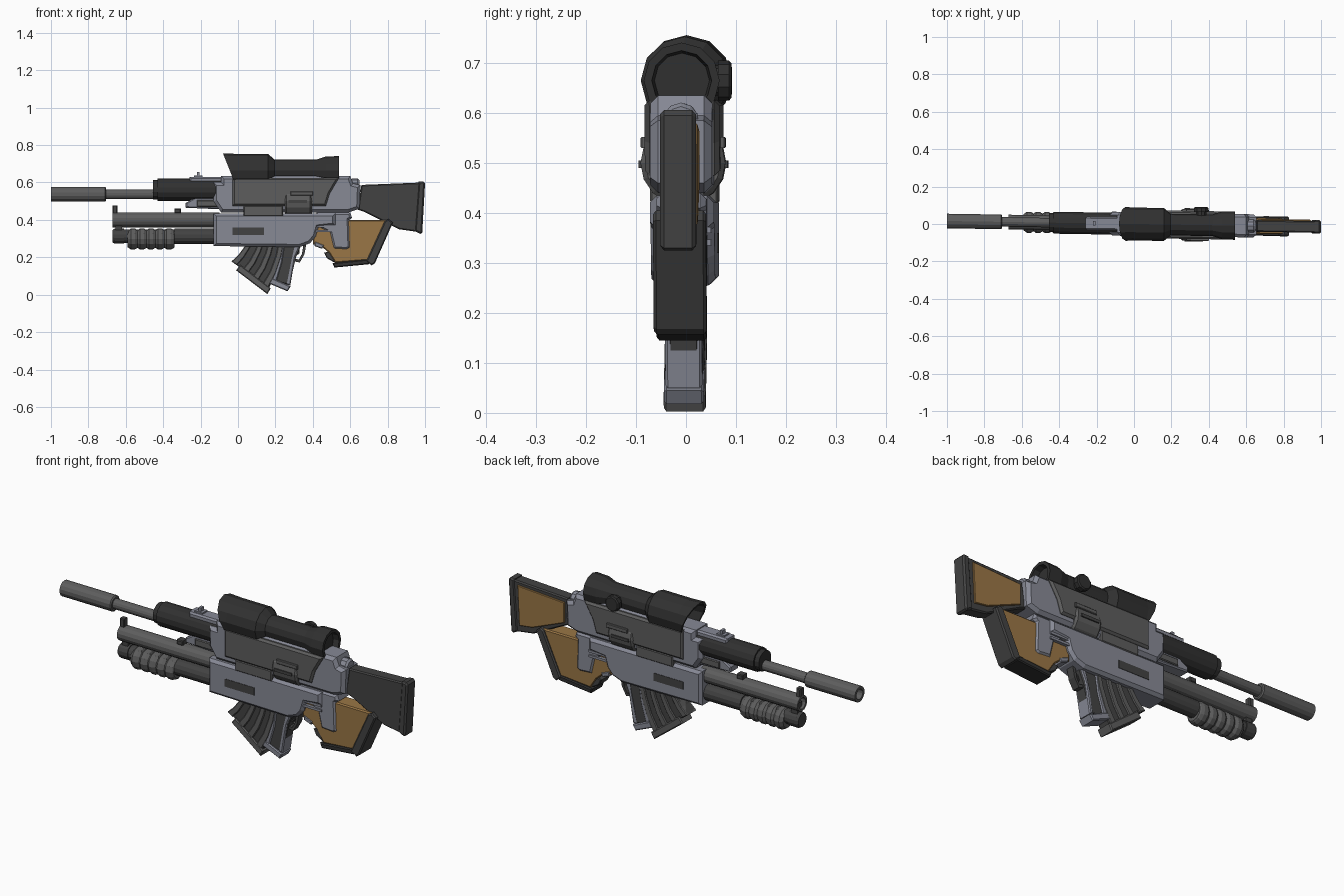
import bpy, bmesh
from math import cos, sin, pi
from mathutils import Vector

def material(name, c):
    m = bpy.data.materials.new(name)
    m.diffuse_color = (*c, 1)
    return m

STEEL = material("steel", (0.24, 0.25, 0.30))
GREY = material("mid_grey", (0.11, 0.11, 0.11))
DARK = material("dark_grey", (0.055, 0.055, 0.055))
BLACK = material("black", (0.03, 0.03, 0.03))
TAN = material("tan", (0.32, 0.18, 0.06))

def finish(name, bm, mat):
    bmesh.ops.recalc_face_normals(bm, faces=bm.faces[:])
    # the whole piece is very slightly skewed in plan
    for v in bm.verts:
        v.co.y -= 0.016 * v.co.x
    me = bpy.data.meshes.new(name)
    bm.to_mesh(me)
    bm.free()
    me.materials.append(mat)
    ob = bpy.data.objects.new(name, me)
    bpy.context.collection.objects.link(ob)
    return ob

def plate(name, pts, y0, y1, mat, bevel=0.0):
    """Side profile (x, z) extruded from y0 to y1, rims chamfered."""
    bm = bmesh.new()
    f = bm.faces.new([bm.verts.new((x, y0, z)) for x, z in pts])
    r = bmesh.ops.extrude_face_region(bm, geom=[f])
    for v in r["geom"]:
        if isinstance(v, bmesh.types.BMVert):
            v.co.y = y1
    if bevel:
        rim = [e for e in bm.edges if abs(e.verts[0].co.y - e.verts[1].co.y) < 1e-6]
        bmesh.ops.bevel(bm, geom=rim, offset=bevel, segments=1, affect='EDGES')
    return finish(name, bm, mat)

def slab(name, pts, half, mat, bevel=0.0):
    return plate(name, pts, -half, half, mat, bevel)

def box(name, x0, x1, z0, z1, y0, y1, mat, bevel=0.0):
    return plate(name, [(x0, z0), (x1, z0), (x1, z1), (x0, z1)], y0, y1, mat, bevel)

def lathe(name, prof, z, mat, n=14, y=0.0, slant=None, axis='X'):
    """Rings (position, radius) along an axis, both ends capped."""
    bm = bmesh.new()
    rings = []
    for i, (p, r) in enumerate(prof):
        ring = []
        for k in range(n):
            a = 2 * pi * k / n
            u, w = r * sin(a), r * cos(a)
            px = p - (slant[1] * w if slant and i < slant[0] else 0)
            ring.append(bm.verts.new((px, y + u, z + w) if axis == 'X' else (y + u, p, z + w)))
        rings.append(ring)
    for a, b in zip(rings, rings[1:]):
        for k in range(n):
            bm.faces.new((a[k], a[(k + 1) % n], b[(k + 1) % n], b[k]))
    bm.faces.new(rings[0])
    bm.faces.new(rings[-1])
    return finish(name, bm, mat)

# Upper barrel, muzzle tube and handguard
lathe("muzzle_tube", [(-0.96, 0.026), (-1.0, 0.026), (-1.0, 0.04), (-0.71, 0.04), (-0.705, 0.034)], 0.537, GREY)
lathe("upper_barrel", [(-0.71, 0.026), (-0.4, 0.026)], 0.537, GREY)
lathe("handguard", [(-0.455, 0.045), (-0.455, 0.052), (-0.43, 0.052), (-0.43, 0.06), (-0.09, 0.06)], 0.56, BLACK)
box("handguard_rail", -0.26, -0.08, 0.58, 0.63, -0.035, 0.035, STEEL, 0.008)
box("rear_sight_base", -0.235, -0.19, 0.625, 0.637, -0.02, 0.02, STEEL)
box("rear_sight_post", -0.22, -0.205, 0.63, 0.655, -0.012, 0.012, STEEL)
slab("handguard_underside", [(-0.28, 0.465), (-0.06, 0.455), (-0.06, 0.52), (-0.23, 0.52), (-0.28, 0.49)], 0.035, STEEL, 0.006)
box("handguard_underside_insert", -0.22, -0.1, 0.47, 0.505, -0.042, 0.042, GREY, 0.004)

# Upper receiver and its cover
slab("upper_receiver", [(-0.13, 0.5), (-0.09, 0.44), (0.59, 0.44), (0.65, 0.46), (0.655, 0.585), (0.615, 0.595),
                        (0.60, 0.635), (-0.09, 0.635), (-0.09, 0.6), (-0.13, 0.6)], 0.062, STEEL, 0.016)
slab("receiver_cover", [(-0.03, 0.475), (0.47, 0.475), (0.49, 0.54), (0.54, 0.625), (-0.03, 0.625)], 0.075, GREY, 0.01)
slab("receiver_lower_rail", [(0.03, 0.42), (0.24, 0.42), (0.24, 0.475), (0.03, 0.475)], 0.068, GREY, 0.004)
lathe("ejection_bulge", [(0.25, 0.075), (0.26, 0.085), (0.385, 0.085), (0.395, 0.075)], 0.5, GREY, 16)
for s, side in ((-1, "near"), (1, "far")):
    box("bulge_ridge_" + side, 0.28, 0.40, 0.53, 0.552, s * 0.07, s * 0.085, GREY, 0.003)
    box("bolt_slot_" + side, 0.27, 0.37, 0.49, 0.505, s * 0.07, s * 0.089, DARK)
lathe("receiver_knob", [(0.60, 0.03), (0.61, 0.036), (0.64, 0.036), (0.65, 0.028)], 0.585, STEEL, 10)

# Scope with slanted front hood
lathe("scope", [(0.03, 0.07), (-0.044, 0.078), (-0.044, 0.091), (-0.01, 0.088), (0.16, 0.088), (0.195, 0.058),
                (0.42, 0.058), (0.47, 0.074), (0.54, 0.076), (0.54, 0.06), (0.51, 0.055)],
      0.665, BLACK, 12, slant=(3, 0.4))
lathe("scope_turret", [(0.04, 0.03), (0.07, 0.03), (0.07, 0.04), (0.092, 0.04), (0.097, 0.034)], 0.665, BLACK, 10,
      y=0.36, axis='Y')
for x in (0.22, 0.40):
    box("scope_mount", x, x + 0.04, 0.6, 0.66, -0.045, 0.045, BLACK)

# Upper stock
slab("upper_stock", [(0.64, 0.455), (0.67, 0.445), (0.86, 0.35), (0.965, 0.335), (0.985, 0.6), (0.66, 0.587)],
     0.031, DARK, 0.006)
slab("upper_butt_pad", [(0.945, 0.34), (0.975, 0.325), (0.985, 0.33), (1.0, 0.595), (0.99, 0.606), (0.965, 0.604)],
     0.036, DARK, 0.008)
plate("upper_stock_panel", [(0.675, 0.46), (0.86, 0.385), (0.935, 0.375), (0.945, 0.58), (0.675, 0.565)],
      0.025, 0.038, TAN, 0.003)

# Lower receiver, with slots on both sides
slab("lower_receiver", [(-0.13, 0.26), (0.33, 0.255), (0.385, 0.275), (0.415, 0.31), (0.43, 0.36), (0.52, 0.37),
                        (0.52, 0.435), (-0.13, 0.435)], 0.064, STEEL, 0.014)
slab("receiver_grip", [(0.42, 0.44), (0.60, 0.44), (0.61, 0.41), (0.595, 0.40), (0.60, 0.25), (0.58, 0.24),
                       (0.51, 0.245), (0.49, 0.33), (0.43, 0.36)], 0.05, STEEL, 0.012)
for s, side in ((-1, "near"), (1, "far")):
    box("lower_slot_" + side, -0.03, 0.14, 0.32, 0.36, s * 0.05, s * 0.066, DARK)
    for z in (0.335, 0.36):
        box("grip_fin_" + side, 0.41, 0.52, z, z + 0.012, s * 0.04, s * 0.058, STEEL)

# Twin lower tubes with ribbed slide
lathe("lower_barrel", [(-0.63, 0.028), (-0.67, 0.028), (-0.67, 0.04), (-0.1, 0.04)], 0.40, GREY)
lathe("feed_tube", [(-0.67, 0.034), (-0.66, 0.04), (-0.61, 0.04), (-0.61, 0.036), (-0.34, 0.036), (-0.34, 0.042),
                    (-0.1, 0.042)], 0.313, DARK)
ribs = [(-0.59, 0.044)]
for i in range(5):
    x = -0.585 + i * 0.048
    ribs += [(x, 0.047), (x + 0.012, 0.056), (x + 0.034, 0.056)]
lathe("slide_grip", ribs + [(-0.345, 0.05), (-0.34, 0.044)], 0.298, GREY, 12)
box("tube_bracket", -0.655, -0.62, 0.31, 0.40, -0.02, 0.02, DARK)
box("front_sight", -0.67, -0.645, 0.43, 0.478, -0.016, 0.016, DARK, 0.004)
box("middle_sight", -0.34, -0.305, 0.435, 0.46, -0.02, 0.02, DARK, 0.004)

# Curved magazine with ribs
L = [Vector(p) for p in ((0.05, 0.28), (0.03, 0.25), (0.0, 0.21), (-0.035, 0.178))]
R = [Vector(p) for p in ((0.25, 0.28), (0.235, 0.2), (0.205, 0.11), (0.165, 0.035))]

def mag_strip(name, a, b, half, mat):
    pts = [l.lerp(r, a) for l, r in zip(L, R)] + [l.lerp(r, b) for l, r in zip(L, R)][::-1]
    slab(name, [tuple(p) for p in pts], half, mat, 0.004)

mag_strip("magazine", 0, 1, 0.033, DARK)
for a in (0.0, 0.3, 0.57, 0.84):
    mag_strip("magazine_rib", a, a + 0.14, 0.039, GREY)
slab("magazine_base", [(-0.01, 0.13), (0.157, 0.003), (0.175, 0.035), (0.012, 0.16)], 0.042, GREY, 0.005)

# Straight hand grip behind the magazine
slab("hand_grip", [(0.23, 0.27), (0.34, 0.27), (0.31, 0.2), (0.275, 0.05), (0.18, 0.075), (0.22, 0.17)], 0.032, DARK, 0.006)
slab("hand_grip_front_strip", [(0.225, 0.27), (0.25, 0.27), (0.235, 0.17), (0.205, 0.07), (0.178, 0.075), (0.21, 0.17)],
     0.037, STEEL, 0.005)
slab("hand_grip_back_strip", [(0.305, 0.27), (0.335, 0.27), (0.305, 0.2), (0.28, 0.05), (0.26, 0.055), (0.285, 0.18)],
     0.037, STEEL, 0.005)
slab("hand_grip_base", [(0.165, 0.06), (0.265, 0.018), (0.282, 0.045), (0.18, 0.09)], 0.04, STEEL, 0.005)

# Trigger guard
guard = [(0.365, 0.27), (0.355, 0.215), (0.33, 0.172), (0.30, 0.178)]
inner = [(0.31, 0.192), (0.325, 0.187), (0.342, 0.218), (0.35, 0.27)]
slab("trigger_guard", guard + inner, 0.02, DARK)
slab("trigger", [(0.315, 0.27), (0.33, 0.27), (0.328, 0.22), (0.318, 0.21)], 0.01, DARK)

# Lower stock with dark edge pads
slab("lower_stock", [(0.40, 0.36), (0.40, 0.27), (0.45, 0.255), (0.485, 0.225), (0.52, 0.17), (0.71, 0.185),
                     (0.81, 0.40), (0.58, 0.40)], 0.042, TAN, 0.006)
slab("lower_butt_pad", [(0.685, 0.178), (0.715, 0.157), (0.732, 0.168), (0.828, 0.385), (0.805, 0.405), (0.785, 0.395)],
     0.053, DARK, 0.006)
slab("lower_stock_sole", [(0.515, 0.145), (0.70, 0.163), (0.70, 0.19), (0.505, 0.17)], 0.05, BLACK, 0.005)
slab("lower_stock_step", [(0.46, 0.225), (0.475, 0.195), (0.51, 0.175), (0.535, 0.18), (0.51, 0.235)], 0.038, DARK, 0.004)
slab("lower_stock_tooth", [(0.41, 0.285), (0.41, 0.26), (0.45, 0.245), (0.46, 0.265)], 0.045, STEEL, 0.004)
